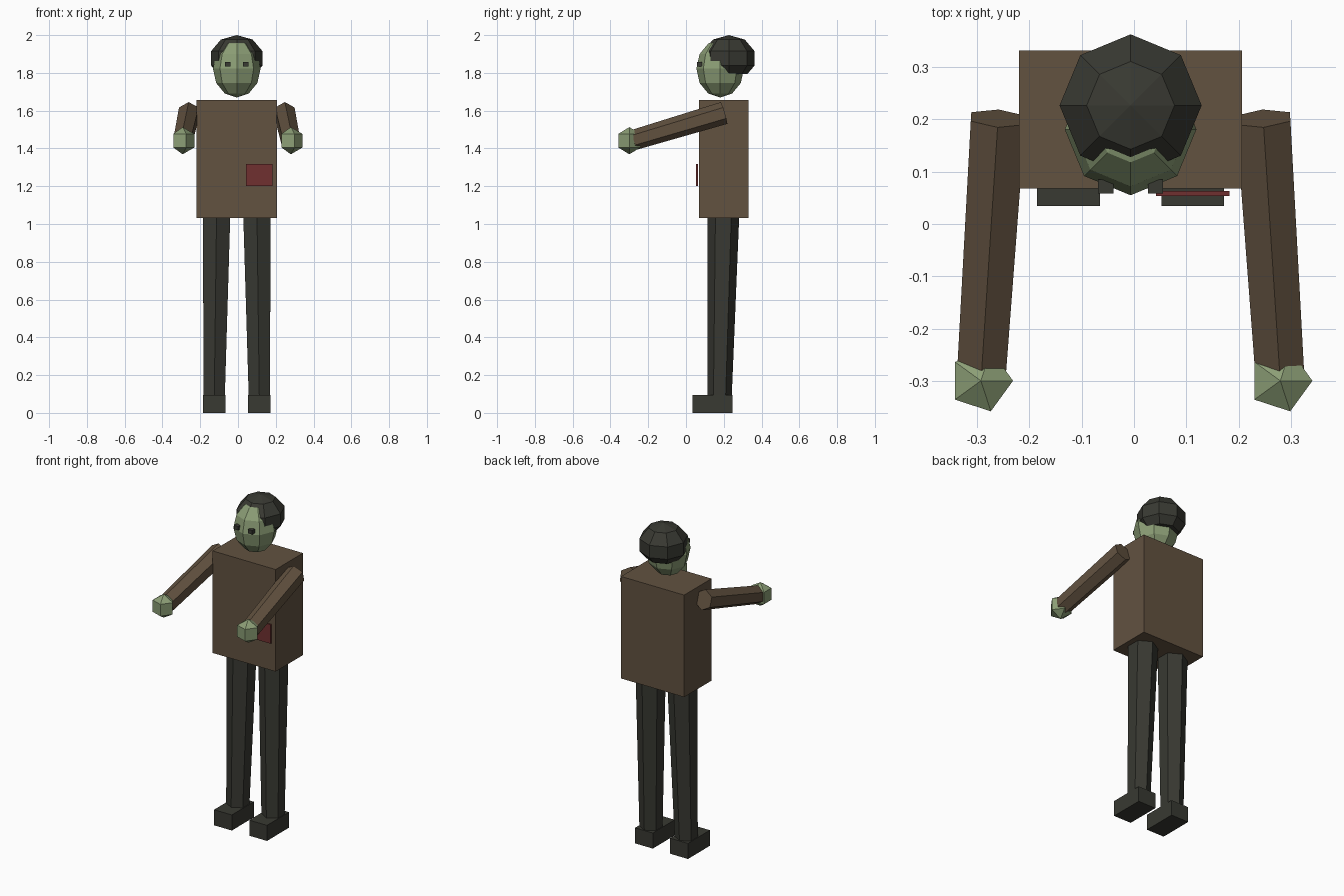
import bpy, bmesh, math
from mathutils import Vector

if "Cube" in bpy.data.objects:
    bpy.data.objects.remove(bpy.data.objects["Cube"])

CX = -0.0065  # the body's mirror plane


def material(name, rgb):
    m = bpy.data.materials.new(name)
    m.diffuse_color = (*rgb, 1.0)
    m.use_nodes = True
    m.node_tree.nodes["Principled BSDF"].inputs["Base Color"].default_value = m.diffuse_color
    return m


BROWN = material("brown_coat", (0.122, 0.084, 0.051))
GREEN = material("pale_green_skin", (0.262, 0.342, 0.181))
DARK = material("charcoal", (0.040, 0.041, 0.032))
RED = material("dull_red", (0.162, 0.030, 0.030))


def finish(name, bm, mat):
    bmesh.ops.recalc_face_normals(bm, faces=bm.faces[:])
    mesh = bpy.data.meshes.new(name)
    bm.to_mesh(mesh)
    bm.free()
    mesh.materials.append(mat)
    obj = bpy.data.objects.new(name, mesh)
    bpy.context.collection.objects.link(obj)
    return obj


def box(name, lo, hi, mat):
    bm = bmesh.new()
    bmesh.ops.create_cube(bm, size=1.0)
    lo, hi = Vector(lo), Vector(hi)
    bmesh.ops.scale(bm, vec=hi - lo, verts=bm.verts[:])
    bmesh.ops.translate(bm, vec=(lo + hi) / 2, verts=bm.verts[:])
    return finish(name, bm, mat)


def bridge(bm, a, b):
    n = len(a)
    for i in range(n):
        bm.faces.new((a[i], a[(i + 1) % n], b[(i + 1) % n], b[i]))


def tube(name, p0, r0, p1, r1, up, mat):
    """Tapered six-sided limb with a corner pointing along up."""
    p0, p1 = Vector(p0), Vector(p1)
    axis = (p1 - p0).normalized()
    side = axis.cross(Vector(up)).normalized()
    up = side.cross(axis)
    bm = bmesh.new()
    rings = []
    for p, r in ((p0, r0), (p1, r1)):
        angles = [i * math.pi / 3 for i in range(6)]
        rings.append([bm.verts.new(p + r * (math.cos(a) * up + math.sin(a) * side))
                      for a in angles])
        bm.faces.new(rings[-1])
    bridge(bm, *rings)
    return finish(name, bm, mat)


def ball(name, c, r, h, segs, rows, mat, cut=None):
    """Faceted ball, optionally sliced flat below the height cut."""
    bm = bmesh.new()
    c = Vector(c)
    rings = []
    for j in range(1, rows):
        t = math.pi * j / rows
        rings.append([bm.verts.new(c + Vector((
            r * math.sin(t) * math.cos(2 * math.pi * i / segs),
            r * math.sin(t) * math.sin(2 * math.pi * i / segs),
            h * math.cos(t)))) for i in range(segs)])
    for a, b in zip(rings, rings[1:]):
        bridge(bm, a, b)
    for ring, dz in ((rings[0], h), (rings[-1], -h)):
        pole = bm.verts.new(c + Vector((0, 0, dz)))
        for i in range(segs):
            bm.faces.new((ring[i], ring[(i + 1) % segs], pole))
    if cut is not None:
        bmesh.ops.bisect_plane(bm, geom=bm.verts[:] + bm.edges[:] + bm.faces[:],
                               plane_co=(0, 0, cut), plane_no=(0, 0, -1), clear_outer=True)
        bmesh.ops.holes_fill(bm, edges=[e for e in bm.edges if e.is_boundary])
    return finish(name, bm, mat)


# Torso and the floating pocket plate
box("torso", (-0.22, 0.068, 1.032), (0.207, 0.332, 1.656), BROWN)
box("pocket", (0.042, 0.054, 1.201), (0.183, 0.063, 1.317), RED)

# Head and hair
ball("head", (CX, 0.181, 1.823), 0.126, 0.153, 8, 6, GREEN)
ball("hair", (CX, 0.227, 1.877), 0.143, 0.123, 8, 5, DARK, cut=1.795)

# Limbs and eyes, one set per side
for s, label in ((-1, "left"), (1, "right")):
    box(label + "_eye", (CX + s * 0.0475 - 0.0145, 0.058, 1.833),
        (CX + s * 0.0475 + 0.0145, 0.085, 1.857), DARK)
    tube(label + "_arm", (CX + s * 0.2535, 0.202, 1.588), 0.06,
         (CX + s * 0.285, -0.28, 1.444), 0.054, (0, 0, 1), BROWN)
    ball(label + "_hand", (CX + s * 0.2865, -0.3, 1.441), 0.071, 0.072, 5, 3, GREEN)
    tube(label + "_leg", (CX + s * 0.107, 0.198, 1.05), 0.084,
         (CX + s * 0.1195, 0.177, 0.06), 0.064, (0, 1, 0), DARK)
    box(label + "_boot", (CX + s * 0.119 - 0.06, 0.034, 0),
        (CX + s * 0.119 + 0.06, 0.246, 0.095), DARK)
